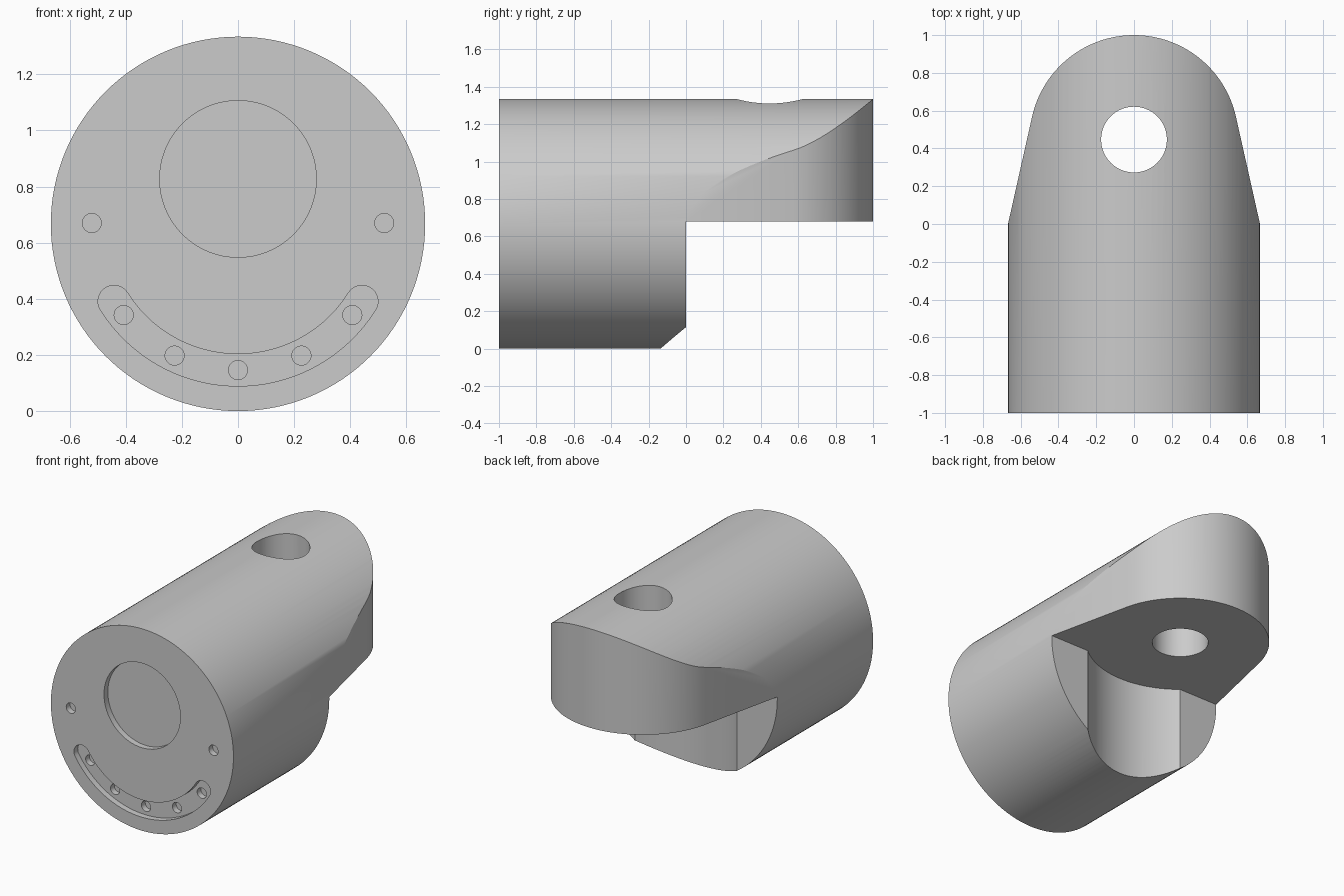
import bpy, bmesh
from math import sin, cos, radians, atan2, acos, hypot, degrees

if "Cube" in bpy.data.objects:
    bpy.data.objects.remove(bpy.data.objects["Cube"])

R = 0.667            # body radius, also the height of its axis
EYE_Y = 0.447        # centre of the pin hole and of the rounded tang
TANG_R = 0.553
CLEAR_R = 0.583      # clearance scoop for the mating part
RING_R = 0.521       # bolt circle on the front face

steel = bpy.data.materials.new("plain grey metal")
steel.use_nodes = True
grey = (0.6, 0.6, 0.6, 1)
steel.diffuse_color = grey
steel.node_tree.nodes["Principled BSDF"].inputs["Base Color"].default_value = grey


def arc(cx, cy, r, a0, a1, n):
    """Points on an arc, angles in degrees."""
    angles = [radians(a0 + (a1 - a0) * i / n) for i in range(n + 1)]
    return [(cx + r * cos(a), cy + r * sin(a)) for a in angles]


def circle(cx, cy, r, n):
    return arc(cx, cy, r, 0, 360, n)[:-1]


def prism(name, outline, lo, hi, axis="Z"):
    """Extrude an outline along z, or an xz outline along y."""
    place = (lambda a, b, h: (a, b, h)) if axis == "Z" else (lambda a, b, h: (a, h, b))
    bm = bmesh.new()
    low = [bm.verts.new(place(a, b, lo)) for a, b in outline]
    high = [bm.verts.new(place(a, b, hi)) for a, b in outline]
    bm.faces.new(low)
    bm.faces.new(high)
    for i in range(len(low)):
        j = (i + 1) % len(low)
        bm.faces.new((low[i], low[j], high[j], high[i]))
    bmesh.ops.recalc_face_normals(bm, faces=bm.faces)
    mesh = bpy.data.meshes.new(name)
    bm.to_mesh(mesh)
    bm.free()
    mesh.materials.append(steel)
    obj = bpy.data.objects.new(name, mesh)
    bpy.context.collection.objects.link(obj)
    return obj


def combine(target, tool, operation="DIFFERENCE"):
    """Apply a boolean and discard the tool."""
    mod = target.modifiers.new("cut", "BOOLEAN")
    mod.object, mod.operation, mod.solver = tool, operation, "EXACT"
    bpy.context.view_layer.objects.active = target
    bpy.ops.object.modifier_apply(modifier=mod.name)
    bpy.data.objects.remove(tool)


# Round body lying along y
body = prism("coupling_body", circle(0, R, R, 128), -1, 1, "Y")

# Plan shape: straight sides tapering tangentially into the rounded tang
tangent = degrees(atan2(-EYE_Y, R) + acos(TANG_R / hypot(EYE_Y, R)))
tip = arc(0, EYE_Y, TANG_R, tangent, 180 - tangent, 64)
tx, ty = tip[0]
wide = R + 0.2 * (R - tx) / ty
plan = [(wide, -1.2), (wide, -0.2)] + tip + [(-wide, -0.2), (-wide, -1.2)]
combine(body, prism("plan_tool", plan, -0.3, 1.6), "INTERSECT")

# Space under the tang, with the curved clearance scooped into the body
half = degrees(acos(EYE_Y / CLEAR_R))
scoop = arc(0, EYE_Y, CLEAR_R, -90 - half, -90 + half, 40)
under = scoop + [(0.9, 0), (0.9, 1.2), (-0.9, 1.2), (-0.9, 0)]
combine(body, prism("under_tool", under, -0.3, 0.68))

# Vertical pin hole
combine(body, prism("pin_hole_tool", circle(0, EYE_Y, 0.174, 64), 0.4, 1.6))

# Round recess and curved slot in the front face
combine(body, prism("recess_tool", circle(0, 0.827, 0.279, 96), -1.2, -0.96, "Y"))
a0, a1, w = -148, -32, 0.057
start, end = arc(0, R, RING_R, a0, a1, 1)
slot = (arc(0, R, RING_R + w, a0, a1, 48)
        + arc(*end, w, a1, a1 + 180, 16)[1:-1]
        + arc(0, R, RING_R - w, a1, a0, 48)
        + arc(*start, w, a0 + 180, a0 + 360, 16)[1:-1])
combine(body, prism("slot_tool", slot, -1.2, -0.96, "Y"))

# Small bolt holes: five in the slot floor, two on the face
for k in (-2, -1, 0, 1, 2):
    a = radians(-90 + k * 360 / 14)
    spot = circle(RING_R * cos(a), R + RING_R * sin(a), 0.034, 24)
    combine(body, prism("bolt_tool", spot, -1.2, -0.92, "Y"))
for side in (-1, 1):
    spot = circle(side * RING_R, R + 0.003, 0.034, 24)
    combine(body, prism("bolt_tool", spot, -1.2, -0.96, "Y"))

# Smooth curves with crisp edges
bpy.ops.object.select_all(action="DESELECT")
body.select_set(True)
bpy.context.view_layer.objects.active = body
bpy.ops.object.shade_smooth_by_angle(angle=radians(25))
